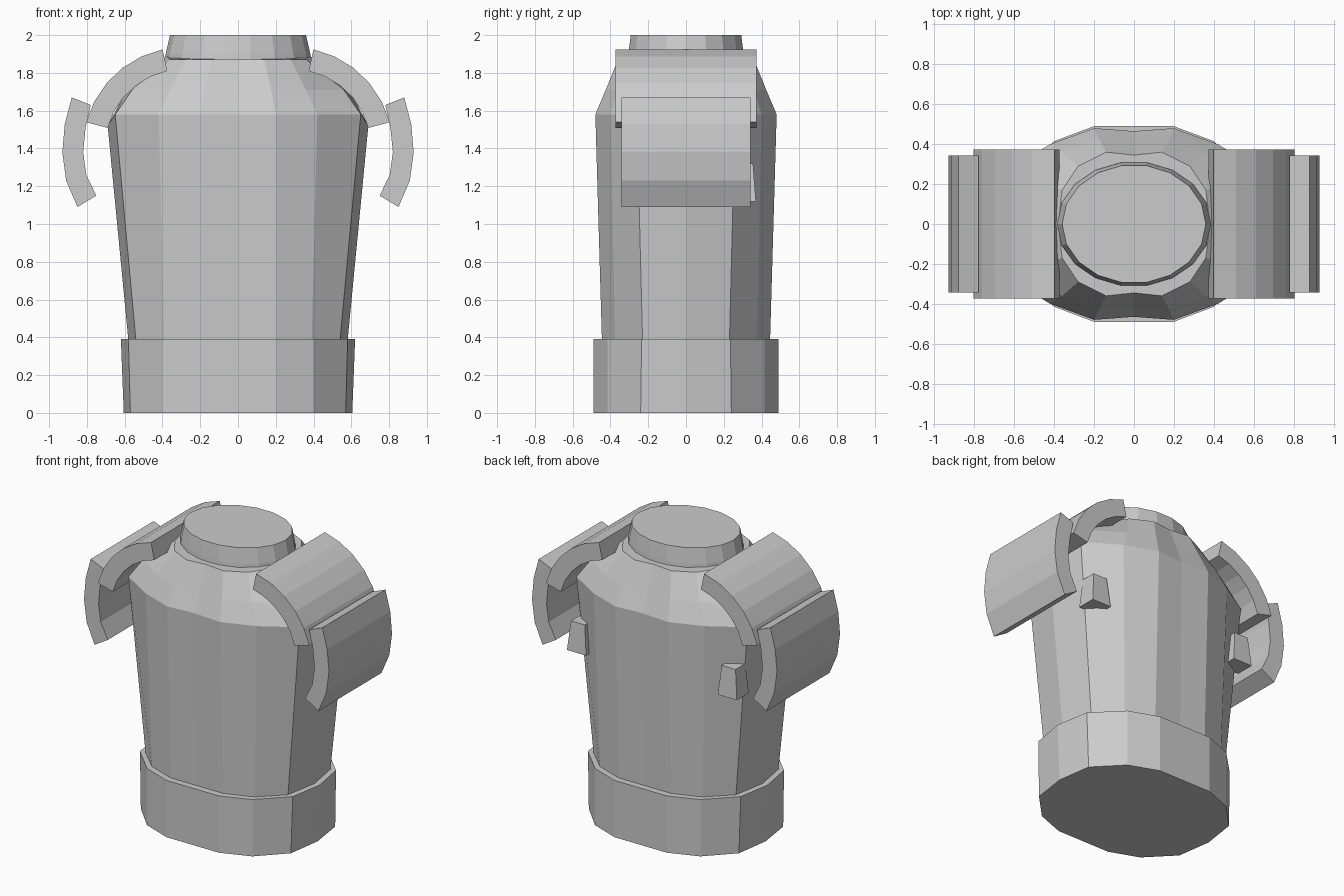
import bpy, bmesh, math

if "Cube" in bpy.data.objects:
    bpy.data.objects.remove(bpy.data.objects["Cube"])


def make_object(name, verts, faces):
    mesh = bpy.data.meshes.new(name)
    mesh.from_pydata(verts, [], faces)
    bm = bmesh.new()
    bm.from_mesh(mesh)
    bmesh.ops.recalc_face_normals(bm, faces=bm.faces)
    bm.to_mesh(mesh)
    bm.free()
    obj = bpy.data.objects.new(name, mesh)
    bpy.context.collection.objects.link(obj)
    return obj


def loft(name, rings):
    """Skin a stack of equal-length closed rings and cap both ends."""
    n = len(rings[0])
    verts = [p for ring in rings for p in ring]
    faces = [(k * n + i, k * n + (i + 1) % n, (k + 1) * n + (i + 1) % n, (k + 1) * n + i)
             for k in range(len(rings) - 1) for i in range(n)]
    faces += [tuple(range(n)), tuple(range((len(rings) - 1) * n, len(rings) * n))]
    return make_object(name, verts, faces)


def ring(z, quarter, side_z=None):
    """Mirror a quarter outline (front middle to side middle) into a 16-sided ring."""
    q = [(x, y, z) for x, y in quarter]
    if side_z is not None:
        q[-1] = (q[-1][0], 0, side_z)
    half = q + [(x, -y, h) for x, y, h in reversed(q[:-1])]
    return half + [(-x, y, h) for x, y, h in reversed(half[1:-1])]


def oval(z, rx, ry, n=18):
    return [(rx * math.cos(2 * math.pi * i / n), ry * math.sin(2 * math.pi * i / n), z)
            for i in range(n)]


def arc(cx, cz, r, a0, a1, n):
    angles = [math.radians(a0 + (a1 - a0) * i / n) for i in range(n + 1)]
    return [(cx + r * math.cos(a), cz + r * math.sin(a)) for a in angles]


def curved_plate(name, outer, inner, half_depth, side):
    """Extrude a curved strip along y."""
    m = len(outer)
    rings = [[(side * ox, -half_depth, oz), (side * ox, half_depth, oz),
              (side * ix, half_depth, iz), (side * ix, -half_depth, iz)]
             for (ox, oz), (ix, iz) in zip(outer, inner)]
    return loft(name, rings)


# Waist band
loft("waist_band", [
    ring(0.0, [(0, .49), (.2, .49), (.4, .415), (.57, .24), (.605, 0)]),
    ring(.39, [(0, .49), (.2, .49), (.4, .415), (.58, .235), (.62, 0)])])

# Torso with sloping shoulders
loft("torso", [
    ring(.38, [(0, .445), (.2, .445), (.39, .375), (.54, .23), (.58, 0)]),
    ring(1.58, [(0, .465), (.2, .48), (.42, .40), (.65, .26), (.69, 0)], 1.52),
    ring(1.71, [(0, .41), (.175, .425), (.36, .36), (.56, .23), (.59, 0)]),
    ring(1.87, [(0, .345), (.14, .36), (.28, .29), (.36, .17), (.38, 0)], 1.89)])

# Neck collar
loft("neck", [oval(1.84, .39, .315), oval(1.90, .383, .31), oval(2.0, .36, .297)])

# Lower plate profile, outside and inside
low_out = [(.88, 1.67), (.917, 1.53), (.93, 1.38), (.91, 1.23), (.85, 1.09)]
low_in = [(.78, 1.63), (.807, 1.51), (.82, 1.38), (.803, 1.26), (.75, 1.15)]

for side, label in ((1, "right"), (-1, "left")):
    # Shoulder plates
    curved_plate("upper_shoulder_plate_" + label,
                 arc(.285, 1.40, .537, 77.7, 15, 5),
                 arc(.285, 1.40, .42, 77.7, 15, 5), .373, side)
    curved_plate("lower_shoulder_plate_" + label, low_out, low_in, .342, side)
    # Small wedge on the back corner, tapered upward
    loft("back_wedge_" + label, [
        [(side * x, y, z) for x, y in ((x0, y0), (x1, y0), (x1, y1), (x0, y1))]
        for z, x0, x1, y0, y1 in ((1.12, .50, .645, .24, .37), (1.32, .52, .625, .25, .355))])
